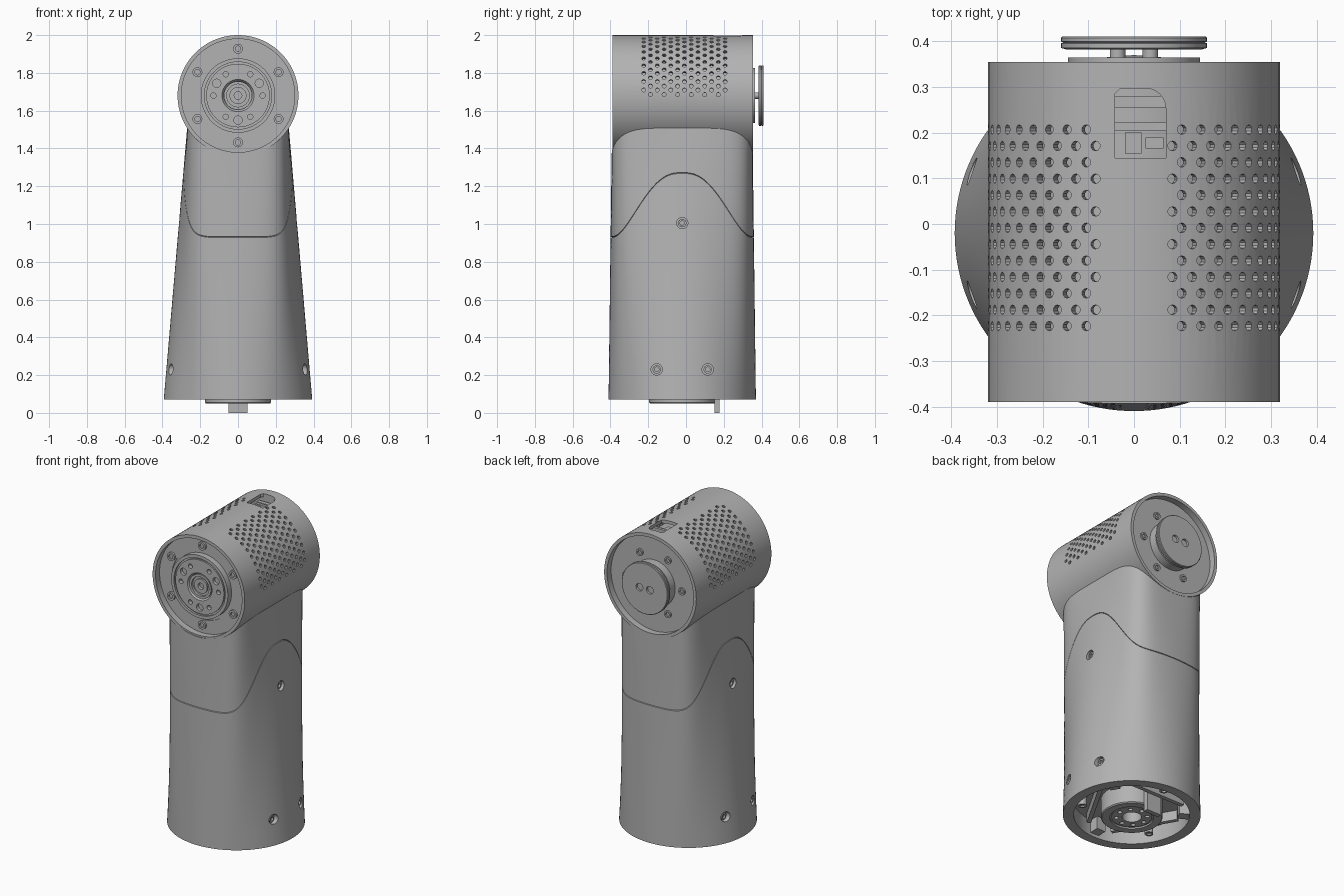
import bpy, bmesh
from math import sin, cos, pi, radians
from mathutils import Matrix, Vector

if "Cube" in bpy.data.objects:
    bpy.data.objects.remove(bpy.data.objects["Cube"])

grey = bpy.data.materials.new("plain grey")
grey.use_nodes = True
GREY = (0.45, 0.45, 0.45, 1)
grey.diffuse_color = GREY
grey.node_tree.nodes["Principled BSDF"].inputs["Base Color"].default_value = GREY
parts = []

HEAD_Z, HEAD_R = 1.68, 0.32
BASE_Z, BODY_Y = 0.07, -0.02
HEAD = Matrix.Translation((0, 0, HEAD_Z)) @ Matrix.Rotation(-pi / 2, 4, 'X')  # local z runs to +y
BODY = Matrix.Translation((0, BODY_Y, 0))
FLIP = Matrix.Rotation(pi, 4, 'X')


def finish(name, bm):
    bmesh.ops.recalc_face_normals(bm, faces=bm.faces)
    mesh = bpy.data.meshes.new(name)
    bm.to_mesh(mesh)
    bm.free()
    mesh.materials.append(grey)
    ob = bpy.data.objects.new(name, mesh)
    bpy.context.collection.objects.link(ob)
    parts.append(ob)
    return ob


def loft(bm, rings, closed=False):
    """Skin rings of points; cap the ends or join the last ring to the first."""
    rows = [[bm.verts.new(p) for p in ring] for ring in rings]
    pairs = list(zip(rows, rows[1:])) + ([(rows[-1], rows[0])] if closed else [])
    for a, b in pairs:
        for i in range(len(a)):
            j = (i + 1) % len(a)
            bm.faces.new((a[i], a[j], b[j], b[i]))
    if not closed:
        bm.faces.new(rows[0])
        bm.faces.new(rows[-1])


def lathe(name, profile, frame, closed=False, seg=96):
    bm = bmesh.new()
    loft(bm, [[frame @ Vector((r * cos(2 * pi * i / seg), r * sin(2 * pi * i / seg), h))
               for i in range(seg)] for r, h in profile], closed)
    return finish(name, bm)


def add_cyl(bm, r, frame, h0, h1, seg=24):
    bmesh.ops.create_cone(bm, cap_ends=True, segments=seg, radius1=r, radius2=r, depth=h1 - h0,
                          matrix=frame @ Matrix.Translation((0, 0, (h0 + h1) / 2)))


def box(name, lo, hi, frame=Matrix()):
    lo, hi = Vector(lo), Vector(hi)
    bm = bmesh.new()
    bmesh.ops.create_cube(bm, size=1, matrix=frame @ Matrix.Translation((lo + hi) / 2)
                          @ Matrix.Diagonal((*(hi - lo), 1)))
    return finish(name, bm)


def cut(ob, bm):
    cutter = finish("cutter", bm)
    parts.remove(cutter)
    cutter.hide_render = True
    mod = ob.modifiers.new("cut", 'BOOLEAN')
    mod.operation, mod.solver, mod.object = 'DIFFERENCE', 'EXACT', cutter
    bpy.context.view_layer.objects.active = ob
    bpy.ops.object.modifier_apply(modifier=mod.name)
    bpy.data.objects.remove(cutter)


def polar(r, deg, h=0):
    return Matrix.Translation((r * cos(radians(deg)), r * sin(radians(deg)), h))


def screw(name, r, frame, back=0.03):
    """Round screw head with a socket, facing local +z."""
    lathe(name, [(r, -back), (r, 0), (r * .55, 0), (r * .55, -.01), (r * .1, -.01)], frame, seg=24)


# Tapered body: straight-sided blend from a round base to a rounded-rectangle top, with a wavy seam
def section_radius(a, hx, hy, n):
    return (abs(cos(a) / hx) ** n + abs(sin(a) / hy) ** n) ** (-1 / n)


def body_point(a, z):
    t = (z - BASE_Z) / 1.43
    r = (1 - t) * section_radius(a, .393, .39, 2) + t * section_radius(a, .27, .372, 5)
    return r * cos(a), r * sin(a)


def seam(a):
    v = min(1, abs(body_point(a, 1.05)[1]) / .378) ** 1.35
    return .93 + .17 * (1 + cos(pi * v))


def body_ring(z_of, inset=1.0):
    ring = []
    for i in range(128):
        a = 2 * pi * i / 128
        z = z_of(a)
        x, y = body_point(a, z)
        ring.append((x * inset, y * inset + BODY_Y, z))
    return ring


GAP = .0025
rings = [body_ring(lambda a, f=i / 12: BASE_Z + f * (seam(a) - GAP - BASE_Z)) for i in range(13)]
rings.append(body_ring(seam, .982))
rings += [body_ring(lambda a, f=i / 8: seam(a) + GAP + f * (1.62 - seam(a) - GAP)) for i in range(9)]
bm = bmesh.new()
loft(bm, rings)
body = finish("body", bm)

bm = bmesh.new()
add_cyl(bm, .31, HEAD, -.6, .6, 96)                # seat for the head
add_cyl(bm, .33, BODY, -.1, .17, 96)               # open base
side_holes = [(-.155, .23, .357), (.115, .23, .357), (BODY_Y, 1.005, .313)]
side_frames = [(Matrix.Translation((0, y, z)) @ Matrix.Rotation(s * pi / 2, 4, 'Y'), x)
               for s in (-1, 1) for y, z, x in side_holes]
for frame, x in side_frames:
    add_cyl(bm, .03, frame, x - .024, x + .1)
cut(body, bm)
for frame, x in side_frames:
    screw("side_screw", .022, frame @ Matrix.Translation((0, 0, x - .012)))

# Head shell with vent holes and a port opening
shell = lathe("head_shell", [(HEAD_R, -.39), (HEAD_R, .355), (.3, .355), (.3, -.39)], HEAD, True)
bm = bmesh.new()
for row in range(13):
    for col in range(10):
        deg = 19.1 + 8.2 * col - (3.8 if row % 2 else 0)
        if deg > 91:
            continue
        for s in (-1, 1):
            frame = (Matrix.Translation((0, .207 - .0359 * row, HEAD_Z))
                     @ Matrix.Rotation(s * radians(deg), 4, 'Y'))
            add_cyl(bm, .0105, frame, .285, .34, 10)
cut(shell, bm)
outline = [(-.042, .145), (.07, .145), (.07, .25)]
outline += [(.027 + .043 * cos(a * pi / 12), .252 + .045 * sin(a * pi / 12)) for a in range(1, 7)]
outline += [(-.03, .297), (-.042, .285)]
bm = bmesh.new()
loft(bm, [[(x, y, z) for x, y in outline] for z in (1.9, 2.1)])
cut(shell, bm)
box("port_bar", (-.05, .205, 1.9), (.085, .222, 1.975))
box("port_shelf", (-.05, .255, 1.9), (.085, .28, 1.96))
box("port_block", (-.02, .155, 1.9), (.016, .2, 1.97))
box("port_tab", (.025, .165, 1.9), (.065, .19, 1.955))

# Motor drum with stepped front hub and back plate
drum = lathe("motor_drum", [
    (.012, -.35), (.02, -.35), (.02, -.37), (.045, -.37), (.045, -.36), (.06, -.36), (.06, -.375),
    (.075, -.375), (.075, -.365), (.085, -.38), (.168, -.38), (.168, -.37), (.178, -.37),
    (.178, -.382), (.197, -.382), (.197, -.345), (.215, -.345), (.215, -.35), (.301, -.35),
    (.301, -.31), (.26, -.31), (.26, .3), (.301, .3), (.301, .315), (.145, .315),
    (.145, .365), (.02, .365)], HEAD)
bm = bmesh.new()
for k in range(6):
    add_cyl(bm, .014, HEAD @ polar(.13, 60 * k), -.42, -.355, 20)
for k in range(3):
    add_cyl(bm, .022, HEAD @ polar(.13, 90 + 120 * k), -.42, -.36, 20)
cut(drum, bm)
for k in range(6):
    screw("front_screw", .026, HEAD @ polar(.248, 30 + 60 * k, -.362) @ FLIP)
    screw("back_screw", .022, HEAD @ polar(.195, 60 * k, .325))

# Back disc on two spacers
disc = lathe("back_disc", [(.15, .383), (.16, .386), (.16, .396), (.155, .398), (.16, .4),
                           (.16, .408), (.157, .411), (.01, .411)], HEAD)
bm = bmesh.new()
for s in (-1, 1):
    add_cyl(bm, .024, HEAD @ Matrix.Translation((.036 * s, 0, 0)), .397, .45)
cut(disc, bm)
for s in (-1, 1):
    lathe("disc_spacer", [(.017, .36), (.017, .39)],
          HEAD @ Matrix.Translation((.036 * s, 0, 0)), seg=24)

# Base connector seen inside the open bottom
hub = lathe("base_hub", [(.175, .18), (.175, .056), (.17, .05), (.125, .05), (.125, .06),
                         (.115, .06), (.115, .055), (.055, .055), (.055, .18)], BODY, True)
bm = bmesh.new()
for k in range(8):
    add_cyl(bm, .013, BODY @ polar(.088, 45 * k), 0, .09, 16)
cut(hub, bm)
box("base_pin", (-.05, .15, 0), (.05, .178, .14))
for k in range(3):
    turn = BODY @ Matrix.Rotation(radians(90 + 120 * k), 4, 'Z')
    box("base_frame_bar", (.2, -.2, .11), (.225, .2, .18), turn)
    box("base_lug", (.27, -.03, .09), (.34, .03, .18), turn @ Matrix.Rotation(pi / 3, 4, 'Z'))
    screw("base_screw", .025, turn @ Matrix.Translation((.285, 0, .1)) @ FLIP, .08)

# Smooth shading with crisp edges
bpy.ops.object.select_all(action='DESELECT')
for ob in parts:
    ob.select_set(True)
bpy.context.view_layer.objects.active = body
bpy.ops.object.shade_smooth_by_angle(angle=radians(30))
